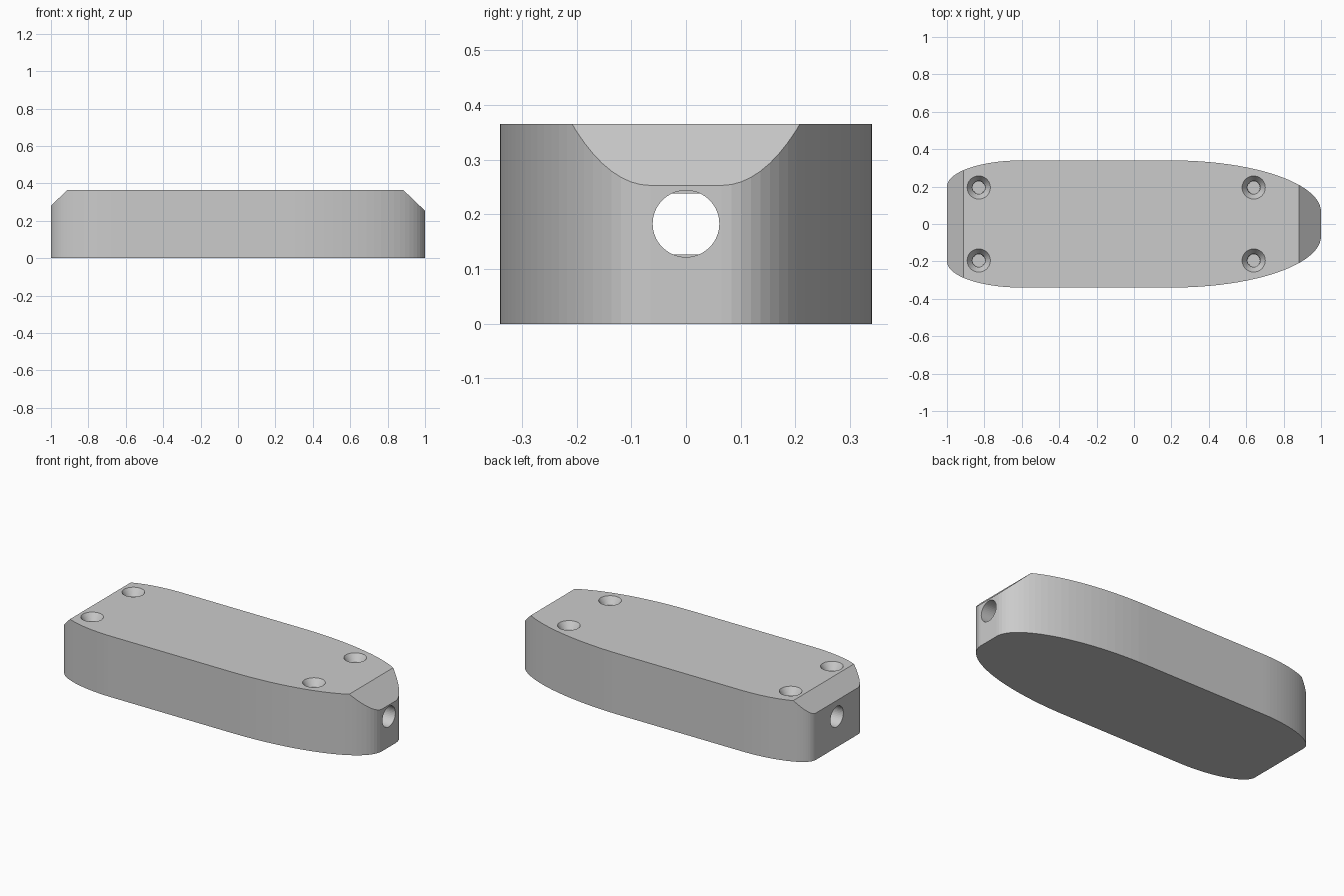
import bpy
import bmesh
import math
from mathutils import Vector

old = bpy.data.objects.get("Cube")
if old:
    bpy.data.objects.remove(old, do_unlink=True)

HEIGHT, SEAM = 0.365, 0.183

grey = bpy.data.materials.new("plain grey")
grey.use_nodes = True
grey.diffuse_color = (0.6, 0.6, 0.6, 1)
grey.node_tree.nodes["Principled BSDF"].inputs["Base Color"].default_value = (0.6, 0.6, 0.6, 1)


def loft(name, rings, planes=()):
    """Closed solid through matching rings, trimmed by (point, normal) planes."""
    bm = bmesh.new()
    loops = [[bm.verts.new(p) for p in ring] for ring in rings]
    n = len(loops[0])
    for a, b in zip(loops, loops[1:]):
        for i in range(n):
            j = (i + 1) % n
            bm.faces.new((a[i], a[j], b[j], b[i]))
    bm.faces.new(loops[0])
    bm.faces.new(loops[-1])
    for point, normal in planes:
        cut = bmesh.ops.bisect_plane(bm, geom=bm.verts[:] + bm.edges[:] + bm.faces[:],
                                     plane_co=point, plane_no=normal, clear_outer=True)
        edges = [e for e in cut["geom_cut"] if isinstance(e, bmesh.types.BMEdge)]
        bmesh.ops.holes_fill(bm, edges=edges, sides=0)
    bmesh.ops.recalc_face_normals(bm, faces=bm.faces[:])
    mesh = bpy.data.meshes.new(name)
    bm.to_mesh(mesh)
    bm.free()
    mesh.materials.append(grey)
    obj = bpy.data.objects.new(name, mesh)
    bpy.context.collection.objects.link(obj)
    return obj


def circle(radius, count=40):
    return [(radius * math.cos(math.tau * i / count), radius * math.sin(math.tau * i / count))
            for i in range(count)]


def outline():
    """Plan shape: long elliptical nose at +x, short rounded blunt end at -x."""
    steps = 24
    angles = [math.pi / 2 * i / steps for i in range(steps + 1)]
    side = [(0.2 + 0.8 * math.cos(a), 0.065 + 0.275 * math.sin(a)) for a in angles]
    side += [(-0.6 - 0.4 * math.sin(a), 0.2 + 0.14 * math.cos(a)) for a in angles]
    return side + [(x, -y) for x, y in reversed(side)]


def prism(name, z0, z1, planes=()):
    return loft(name, [[(x, y, z) for x, y in outline()] for z in (z0, z1)], planes)


# Case halves, with both ends of the upper one sloped
lower = prism("lower_case", 0, SEAM)
slopes = [(Vector((0.883, 0, HEIGHT)), Vector((0.112, 0, 0.117))),
          (Vector((-0.912, 0, HEIGHT)), Vector((-0.085, 0, 0.088)))]
upper = prism("upper_case", SEAM, HEIGHT, slopes)

# Cutter for the cable bore through both ends
bore = loft("bore_cutter", [[(x, u, SEAM + v) for u, v in circle(0.061)] for x in (-1.1, 1.1)])

# Cutter for the shallow inner chamber
chamber_plan = [(-0.72, -0.12), (0.55, -0.12), (0.55, 0.12), (-0.72, 0.12)]
chamber = loft("chamber_cutter", [[(x, y, z) for x, y in chamber_plan] for z in (0.127, 0.238)])

# The passage between chamber and ends keeps the chamber's height
cutters = [bore, chamber]
plugs = []
for z, d in ((0.238, 1), (0.127, -1)):
    plan = [(-0.9, -0.08), (0.9, -0.08), (0.9, 0.08), (-0.9, 0.08)]
    plugs.append(loft("passage_trim", [[(x, y, h) for x, y in plan] for h in (z, z + d * 0.02)]))

# Cutters for the countersunk screw holes
screw_profile = [(0.06, 0.033), (0.325, 0.035), (0.385, 0.0755)]
for x in (-0.83, 0.64):
    for y in (-0.195, 0.195):
        cutters.append(loft("screw_cutter", [[(x + u, y + v, z) for u, v in circle(r)]
                                             for z, r in screw_profile]))


def carve(obj, tools):
    """Subtract every tool and bake the result into the mesh."""
    for tool in tools:
        mod = obj.modifiers.new("carve", "BOOLEAN")
        mod.operation, mod.solver, mod.object = "DIFFERENCE", "EXACT", tool
    bpy.context.view_layer.update()
    graph = bpy.context.evaluated_depsgraph_get()
    baked = bpy.data.meshes.new_from_object(obj.evaluated_get(graph))
    obj.modifiers.clear()
    obj.data = baked


carve(bore, plugs)
for half in (lower, upper):
    carve(half, cutters)
for tool in cutters + plugs:
    bpy.data.objects.remove(tool, do_unlink=True)
